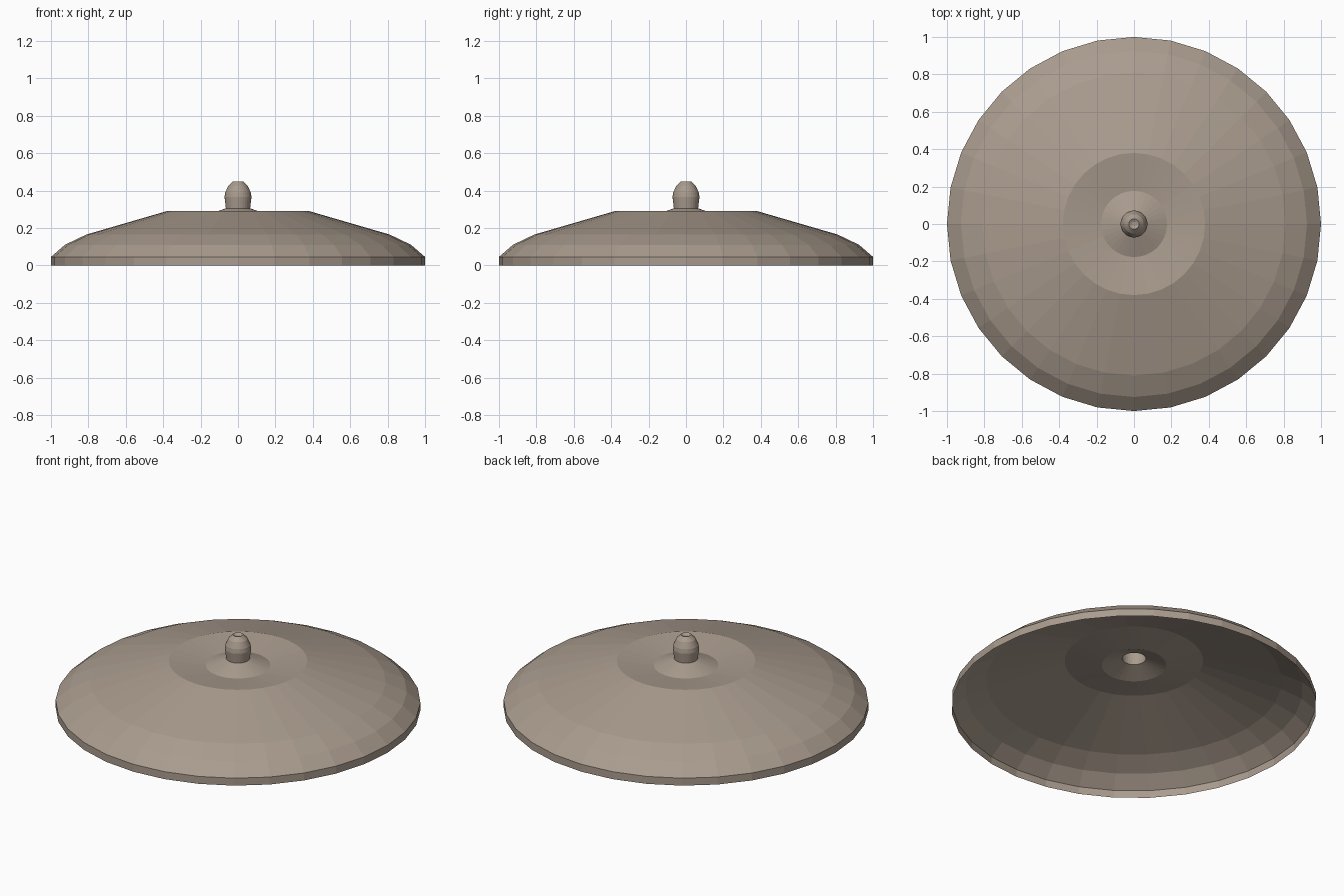
import bpy, bmesh, math

if "Cube" in bpy.data.objects:
    bpy.data.objects.remove(bpy.data.objects["Cube"])

SIDES = 32
clay = bpy.data.materials.new("warm_grey_brown")
clay.diffuse_color = (0.40, 0.33, 0.27, 1)
clay.use_nodes = True
clay.node_tree.nodes["Principled BSDF"].inputs["Base Color"].default_value = clay.diffuse_color


def lathe(name, profile, cap_top=False):
    """Spin a list of (radius, height) points into an open shell."""
    bm = bmesh.new()
    rings = [[bm.verts.new((r * math.cos(math.tau * i / SIDES),
                            r * math.sin(math.tau * i / SIDES), z))
              for i in range(SIDES)] for r, z in profile]
    for a, b in zip(rings, rings[1:]):
        for i in range(SIDES):
            j = (i + 1) % SIDES
            bm.faces.new((a[i], a[j], b[j], b[i]))
    if cap_top:
        bm.faces.new(rings[-1])
    mesh = bpy.data.meshes.new(name)
    bm.to_mesh(mesh)
    bm.free()
    mesh.materials.append(clay)
    obj = bpy.data.objects.new(name, mesh)
    bpy.context.collection.objects.link(obj)
    return obj


# Shallow domed lid: upright rim, curved shoulder, dished crown, raised centre
lathe("lid", [(1.0, 0), (1.0, 0.045), (0.925, 0.11), (0.81, 0.165),
              (0.38, 0.29), (0.177, 0.264), (0.065, 0.305)])

# Rounded knob with a small dimple in its top
lathe("knob", [(0.065, 0.305), (0.072, 0.365), (0.068, 0.39), (0.052, 0.425),
               (0.028, 0.448), (0.012, 0.44)], cap_top=True)
